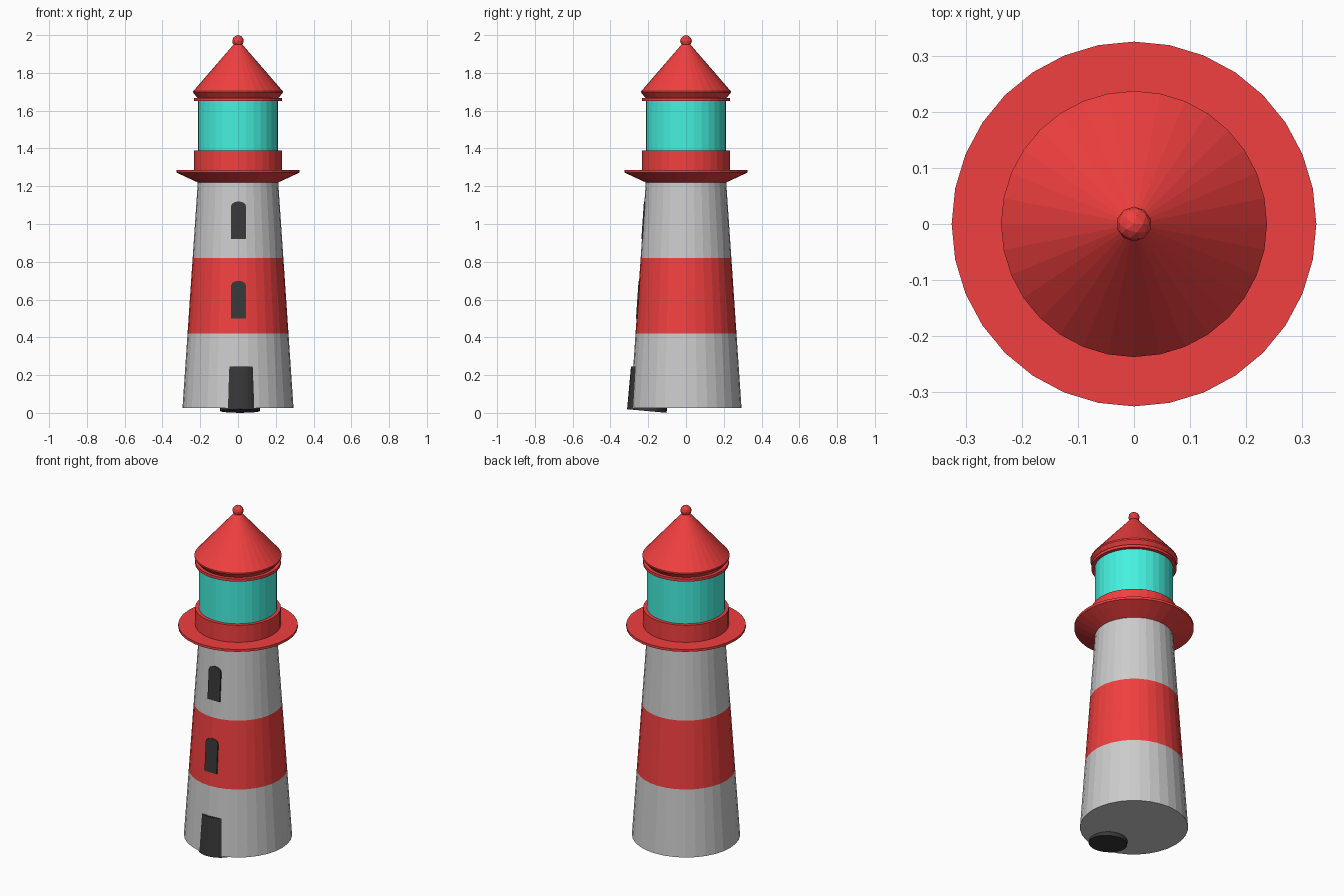
import bpy, bmesh, math
from mathutils import Matrix, Vector

if "Cube" in bpy.data.objects:
    bpy.data.objects.remove(bpy.data.objects["Cube"])

SIDES = 32


def material(name, rgb):
    m = bpy.data.materials.new(name)
    m.diffuse_color = (*rgb, 1)
    m.use_nodes = True
    m.node_tree.nodes["Principled BSDF"].inputs["Base Color"].default_value = m.diffuse_color
    return m


RED = material("red_paint", (0.88, 0.05, 0.05))
TEAL = material("teal_glass", (0.06, 0.88, 0.74))
BLACK = material("black_paint", (0.04, 0.04, 0.04))


def finish(name, bm, mat=None):
    bmesh.ops.recalc_face_normals(bm, faces=bm.faces)
    mesh = bpy.data.meshes.new(name)
    bm.to_mesh(mesh)
    bm.free()
    ob = bpy.data.objects.new(name, mesh)
    bpy.context.collection.objects.link(ob)
    if mat:
        mesh.materials.append(mat)
    return ob


def lathe(name, profile, mat=None, cap_bottom=False, cap_top=False):
    """Revolve (radius, z) points into a faceted shell."""
    bm = bmesh.new()
    rings = []
    for r, z in profile:
        rings.append([bm.verts.new((r * math.cos(a), r * math.sin(a), z))
                      for a in (2 * math.pi * i / SIDES for i in range(SIDES))])
    for lo, hi in zip(rings, rings[1:]):
        for i in range(SIDES):
            j = (i + 1) % SIDES
            bm.faces.new((lo[i], lo[j], hi[j], hi[i]))
    if cap_bottom:
        bm.faces.new(rings[0][::-1])
    if cap_top:
        bm.faces.new(rings[-1])
    return finish(name, bm, mat)


def wall_radius(z):
    return 0.294 + (0.213 - 0.294) * (z - 0.025) / 1.195


# Tapered tower in three painted bands
for name, z0, z1, mat in (("tower_lower", 0.025, 0.42, None),
                          ("tower_middle", 0.42, 0.82, RED),
                          ("tower_upper", 0.82, 1.22, None)):
    lathe(name, [(wall_radius(z0), z0), (wall_radius(z1), z1)], mat,
          cap_bottom=z0 < 0.1, cap_top=z1 > 1.2)

# Flared gallery with its parapet
lathe("gallery", [(0.213, 1.22), (0.325, 1.272), (0.325, 1.286), (0.233, 1.286),
                  (0.233, 1.388), (0.213, 1.388)], RED)

# Lantern room glass
lathe("lantern_glass", [(0.213, 1.388), (0.213, 1.65)], TEAL)

# Ring above the glass and conical roof with undercut eave
lathe("lantern_ring", [(0.213, 1.65), (0.233, 1.65), (0.233, 1.666), (0.213, 1.666)], RED)
lathe("roof", [(0.213, 1.666), (0.237, 1.695), (0.237, 1.703), (0.015, 1.96)], RED,
      cap_top=True)

# Ball finial
bm = bmesh.new()
bmesh.ops.create_icosphere(bm, subdivisions=2, radius=0.031,
                           matrix=Matrix.Translation((0, 0, 1.969)))
finish("roof_ball", bm, RED)

# Door: a leaning cylinder mostly sunk into the wall
bm = bmesh.new()
lean = Matrix.Rotation(-0.09, 4, 'X')
bmesh.ops.create_cone(bm, cap_ends=True, segments=SIDES, radius1=0.105, radius2=0.105,
                      depth=0.228,
                      matrix=Matrix.Translation((0.011, -0.197, 0.1235)) @ lean)
finish("door", bm, BLACK)


def window(name, z0):
    """Arched slab lying against the sloping wall."""
    w, h, arch = 0.04, 0.2, 0.026
    pts = [(-w, 0), (w, 0)]
    pts += [(w * math.cos(a), h - arch + arch * math.sin(a))
            for a in (math.pi * i / 6 for i in range(7))]
    bm = bmesh.new()
    face = bm.faces.new([bm.verts.new((x, 0, z)) for x, z in pts])
    ext = bmesh.ops.extrude_face_region(bm, geom=[face])
    moved = [v for v in ext["geom"] if isinstance(v, bmesh.types.BMVert)]
    bmesh.ops.translate(bm, verts=moved, vec=Vector((0, 0.03, 0)))
    slope = Matrix.Rotation(-math.atan(0.081 / 1.195), 4, 'X')
    place = Matrix.Translation((0.003, -wall_radius(z0) - 0.003, z0))
    bmesh.ops.transform(bm, matrix=place @ slope, verts=bm.verts)
    finish(name, bm, BLACK)


# Two wall windows
window("window_lower", 0.5)
window("window_upper", 0.92)
